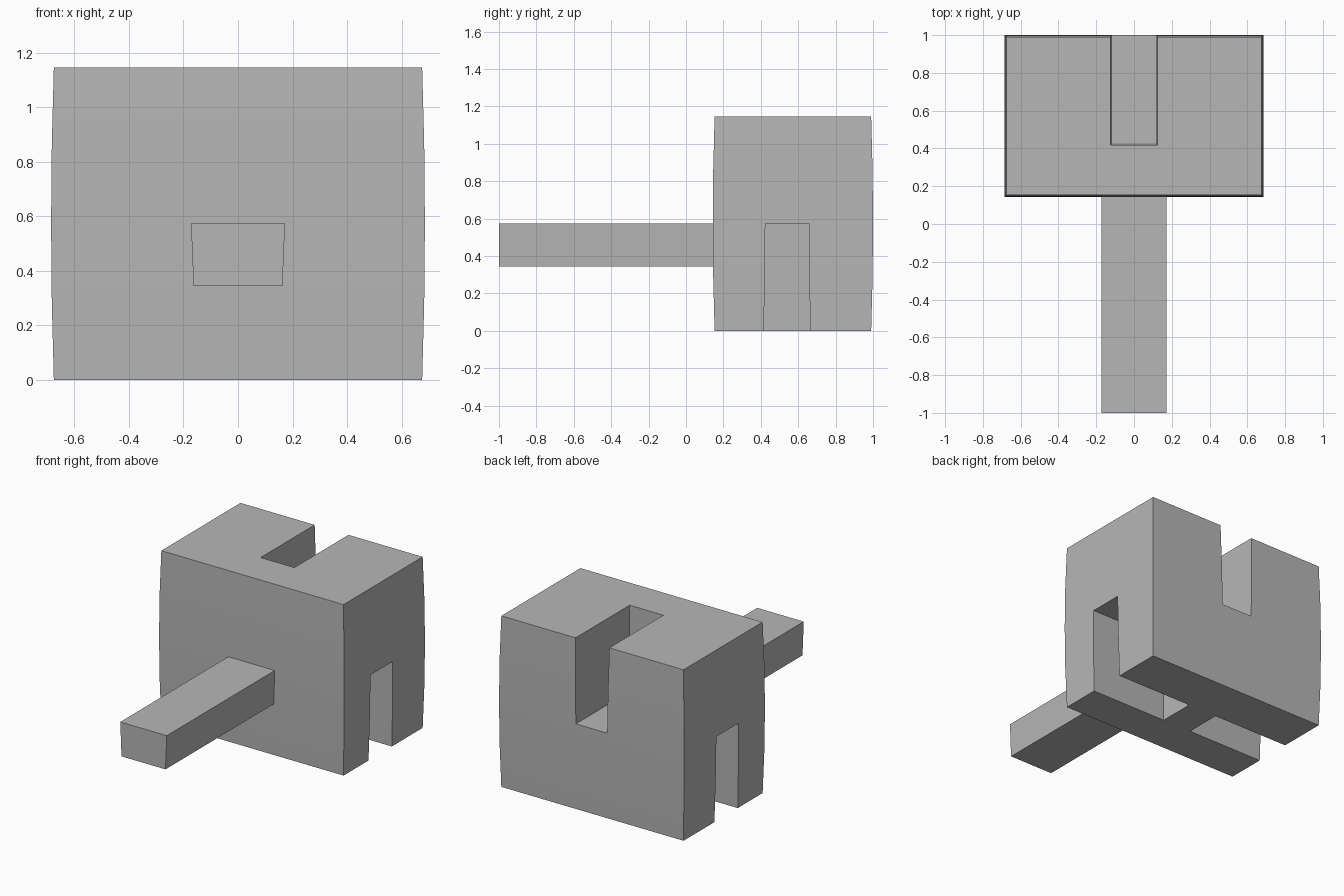
import bpy
import bmesh

cube = bpy.data.objects.get("Cube")
if cube:
    bpy.data.objects.remove(cube, do_unlink=True)

# One plain grey for the whole model
grey = bpy.data.materials.new("plain_grey")
grey.use_nodes = True
colour = (0.47, 0.47, 0.47, 1)
grey.diffuse_color = colour
grey.node_tree.nodes["Principled BSDF"].inputs["Base Color"].default_value = colour


def loft(name, sections):
    """Closed block from rectangles (z, x0, x1, y0, y1), lowest first."""
    bm = bmesh.new()
    rings = [[bm.verts.new(p) for p in
              ((x0, y0, z), (x1, y0, z), (x1, y1, z), (x0, y1, z))]
             for z, x0, x1, y0, y1 in sections]
    bm.faces.new(rings[0][::-1])
    bm.faces.new(rings[-1])
    for low, high in zip(rings, rings[1:]):
        for i in range(4):
            j = (i + 1) % 4
            bm.faces.new((low[i], low[j], high[j], high[i]))
    mesh = bpy.data.meshes.new(name)
    bm.to_mesh(mesh)
    bm.free()
    mesh.materials.append(grey)
    obj = bpy.data.objects.new(name, mesh)
    bpy.context.collection.objects.link(obj)
    return obj


def activate(obj):
    bpy.ops.object.select_all(action='DESELECT')
    obj.select_set(True)
    bpy.context.view_layer.objects.active = obj


def cut(target, cutter):
    """Subtract the cutter and discard it."""
    activate(target)
    mod = target.modifiers.new("slot", 'BOOLEAN')
    mod.operation = 'DIFFERENCE'
    mod.solver = 'EXACT'
    mod.object = cutter
    bpy.ops.object.modifier_apply(modifier=mod.name)
    bpy.data.objects.remove(cutter, do_unlink=True)


# Head block, bulging slightly at mid height
height = 1.145
sections = []
for t in (0, 0.25, 0.5, 0.75, 1):
    bulge = 0.01 * (1 - (2 * t - 1) ** 2)
    sections.append((t * height, -0.675 - bulge, 0.675 + bulge,
                     0.153 - bulge, 0.99 + bulge))
head = loft("head_block", sections)

# Upper slot, open to the back
cut(head, loft("upper_slot", [(0.575, -0.116, 0.116, 0.427, 1.2),
                              (1.2, -0.126, 0.126, 0.417, 1.2)]))

# Lower slots, open to each side, leaving a wall between them
for side in (-1, 1):
    low = sorted((side * 0.107, side * 0.9))
    high = sorted((side * 0.118, side * 0.9))
    cut(head, loft("lower_slot", [(-0.05, *low, 0.416, 0.664),
                                  (0.573, *high, 0.424, 0.657)]))

# Bar reaching forward from the head
bar = loft("front_bar", [(0.345, -0.163, 0.163, -1, 0.2),
                         (0.573, -0.172, 0.172, -1, 0.2)])

for part in (head, bar):
    activate(part)
    bpy.ops.object.shade_smooth_by_angle()
